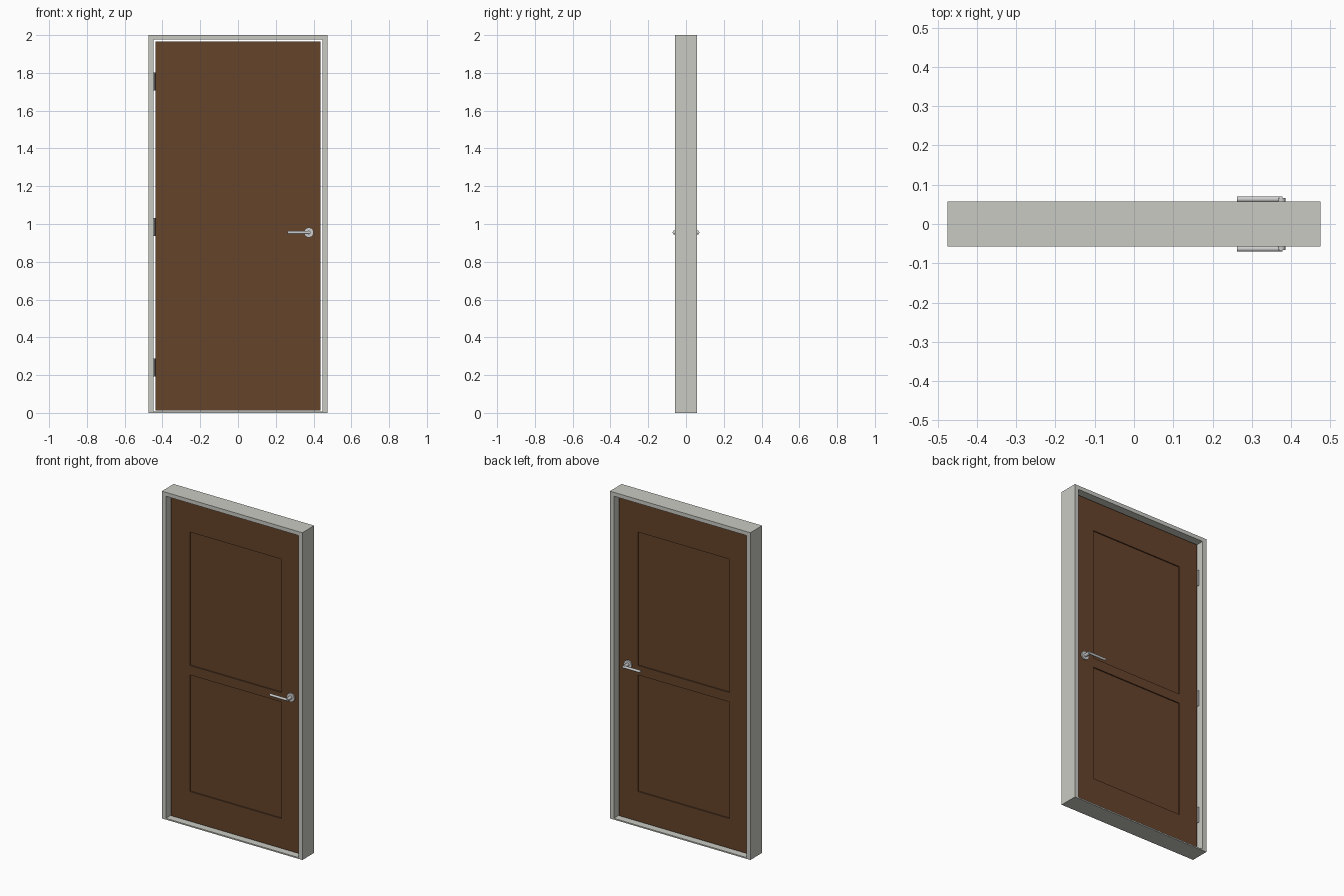
import bpy, bmesh, math
from mathutils import Vector, Matrix

if "Cube" in bpy.data.objects:
    bpy.data.objects.remove(bpy.data.objects["Cube"], do_unlink=True)


def material(name, rgb, metallic=0.0):
    m = bpy.data.materials.new(name)
    m.use_nodes = True
    m.diffuse_color = (*rgb, 1)
    m.node_tree.nodes["Principled BSDF"].inputs["Base Color"].default_value = (*rgb, 1)
    return m


FRAME = material("pale grey paint", (0.59, 0.59, 0.55))
WOOD = material("brown wood", (0.130, 0.056, 0.024))
METAL = material("satin metal", (0.62, 0.62, 0.62))


def finish(name, bm, mat, smooth=False):
    bmesh.ops.recalc_face_normals(bm, faces=bm.faces[:])
    mesh = bpy.data.meshes.new(name)
    bm.to_mesh(mesh)
    bm.free()
    mesh.materials.append(mat)
    ob = bpy.data.objects.new(name, mesh)
    bpy.context.collection.objects.link(ob)
    if smooth:
        bpy.ops.object.select_all(action='DESELECT')
        ob.select_set(True)
        bpy.context.view_layer.objects.active = ob
        bpy.ops.object.shade_smooth_by_angle(angle=math.radians(35))
    return ob


def add_box(bm, lo, hi):
    lo, hi = Vector(lo), Vector(hi)
    mtx = Matrix.Translation((lo + hi) / 2) @ Matrix.Diagonal((*(hi - lo), 1))
    bmesh.ops.create_cube(bm, size=1, matrix=mtx)


def add_rod(bm, start, end, radius, sides=24):
    start, end = Vector(start), Vector(end)
    axis = end - start
    mtx = Matrix.Translation((start + end) / 2) @ axis.to_track_quat('Z', 'Y').to_matrix().to_4x4()
    bmesh.ops.create_cone(bm, cap_ends=True, segments=sides, radius1=radius,
                          radius2=radius, depth=axis.length, matrix=mtx)


# Frame: a rectangular ring with a low sill
DEPTH = 0.057
bm = bmesh.new()


def ring(half, bottom, top, y):
    corners = [(-half, bottom), (half, bottom), (half, top), (-half, top)]
    return [bm.verts.new((x, y, z)) for x, z in corners]


loops = [ring(0.475, 0, 2, -DEPTH), ring(0.475, 0, 2, DEPTH),
         ring(0.448, 0.008, 1.976, DEPTH), ring(0.448, 0.008, 1.976, -DEPTH)]
for k in range(4):
    a, b = loops[k], loops[(k + 1) % 4]
    for i in range(4):
        j = (i + 1) % 4
        bm.faces.new((a[i], a[j], b[j], b[i]))
finish("door_frame", bm, FRAME)

# Door leaf: slab with two sunken panels on each face
FACE = 0.021
PANEL_X = 0.31
PANELS = [(0.195, 0.907), (0.965, 1.78)]
bm = bmesh.new()
add_box(bm, (-0.438, -FACE, 0.013), (0.438, FACE, 1.966))
cuts = [((x, 0, 0), (1, 0, 0)) for x in (-PANEL_X, PANEL_X)]
cuts += [((0, 0, z), (0, 0, 1)) for pair in PANELS for z in pair]
for co, no in cuts:
    bmesh.ops.bisect_plane(bm, geom=bm.verts[:] + bm.edges[:] + bm.faces[:],
                           plane_co=co, plane_no=no)
bm.normal_update()


def is_panel(f):
    c = f.calc_center_median()
    return (abs(f.normal.y) > 0.9 and abs(c.x) < PANEL_X
            and any(lo < c.z < hi for lo, hi in PANELS))


for f in [f for f in bm.faces if is_panel(f)]:
    inward = -f.normal * 0.007
    new = bmesh.ops.extrude_discrete_faces(bm, faces=[f])["faces"][0]
    bmesh.ops.translate(bm, verts=new.verts[:], vec=inward)
finish("door_leaf", bm, WOOD)

# Lever handles: rosette, neck and lever on both faces
HX, HZ = 0.375, 0.955
for side, label in ((-1, "front"), (1, "back")):
    bm = bmesh.new()
    add_rod(bm, (HX, side * (FACE - 0.002), HZ), (HX, side * (FACE + 0.008), HZ), 0.026, 32)
    finish(label + "_rosette", bm, METAL, True)
    bm = bmesh.new()
    add_rod(bm, (HX, side * FACE, HZ), (HX, side * 0.066, HZ), 0.010)
    finish(label + "_handle_neck", bm, METAL, True)
    bm = bmesh.new()
    add_rod(bm, (0.262, side * 0.063, HZ), (HX + 0.003, side * 0.063, HZ), 0.0075)
    finish(label + "_lever", bm, METAL, True)

# Hinges: barrel on the back face with a leaf in the gap
for z, label in ((0.24, "lower"), (0.985, "middle"), (1.755, "upper")):
    bm = bmesh.new()
    add_rod(bm, (-0.443, 0.026, z - 0.048), (-0.443, 0.026, z + 0.048), 0.005, 16)
    add_box(bm, (-0.445, -0.012, z - 0.048), (-0.441, 0.024, z + 0.048))
    finish(label + "_hinge", bm, METAL, True)
